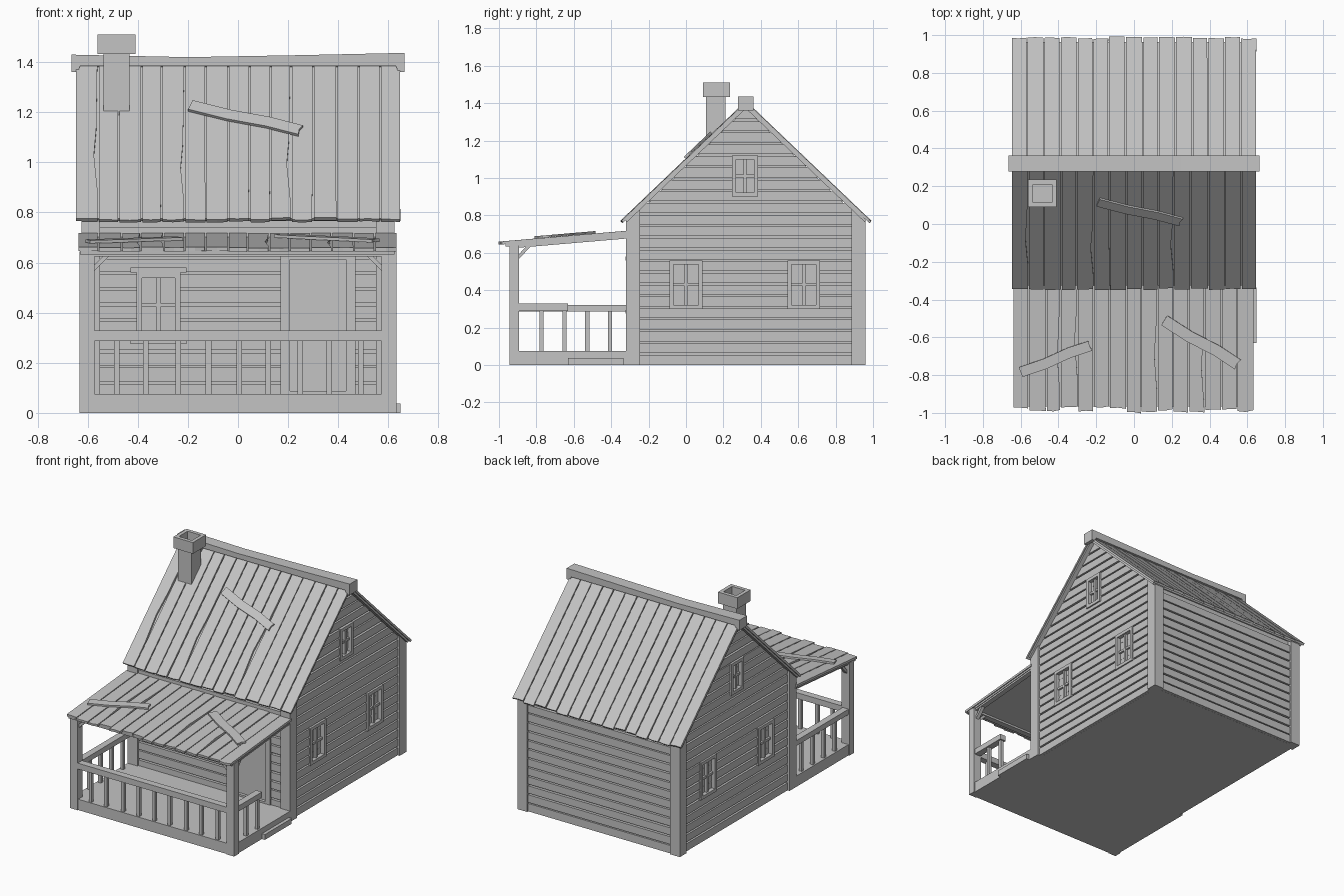
import bpy, bmesh, math, random
from mathutils import Vector

random.seed(4)
if "Cube" in bpy.data.objects:
    bpy.data.objects.remove(bpy.data.objects["Cube"])

grey = bpy.data.materials.new("weathered_grey")
grey.use_nodes = True
tone = (0.55, 0.55, 0.55, 1)
grey.diffuse_color = tone
grey.node_tree.nodes["Principled BSDF"].inputs["Base Color"].default_value = tone


def jit(a):
    return random.uniform(-a, a)


def finish(name, bm):
    bmesh.ops.recalc_face_normals(bm, faces=bm.faces)
    me = bpy.data.meshes.new(name)
    bm.to_mesh(me)
    bm.free()
    me.materials.append(grey)
    ob = bpy.data.objects.new(name, me)
    bpy.context.scene.collection.objects.link(ob)
    return ob


def prism(bm, pts, frame, a, b):
    """Extrude a 2D outline from depth a to depth b in a local frame."""
    lo = [bm.verts.new(frame(u, v, a)) for u, v in pts]
    hi = [bm.verts.new(frame(u, v, b)) for u, v in pts]
    bm.faces.new(lo)
    bm.faces.new(hi)
    n = len(pts)
    for i in range(n):
        j = (i + 1) % n
        bm.faces.new((lo[i], lo[j], hi[j], hi[i]))


def rect(u0, u1, v0, v1):
    return [(u0, v0), (u1, v0), (u1, v1), (u0, v1)]


def box(bm, x0, x1, y0, y1, z0, z1):
    prism(bm, rect(x0, x1, y0, y1), lambda u, v, d: Vector((u, v, d)), z0, z1)


def slope(y, z, side, angle):
    """Frame running down a roof: u along x, v downhill, d outward."""
    run = Vector((0, side * math.cos(angle), -math.sin(angle)))
    out = Vector((0, side * math.sin(angle), math.cos(angle)))
    return lambda u, v, d: Vector((u, y, z)) + run * v + out * d


def gable(s):
    return lambda u, v, d: Vector((s * (0.61 + d), u, v))


def front(u, v, d):
    return Vector((u, -0.31 - d, v))


def back(u, v, d):
    return Vector((u, 0.95 + d, v))


def side_on(u, v, d):
    return Vector((d, u, v))


MID, PITCH = 0.32, 0.955
ANGLE = math.atan(PITCH)
LENGTH = 0.665 / math.cos(ANGLE)


def half(z):
    return max(0.0, min(0.625, (1.385 - z) / PITCH))


# House core behind the siding
bm = bmesh.new()
prism(bm, [(-0.29, 0), (0.93, 0), (0.93, 0.78), (MID, 1.37), (-0.29, 0.78)],
      side_on, -0.59, 0.59)
finish("wall_core", bm)

# Openings: centre u, centre v, width, height
side_windows = [(0.0, 0.43, 0.175, 0.26), (0.63, 0.43, 0.175, 0.26),
                (0.315, 1.01, 0.14, 0.22)]
front_window = (-0.317, 0.43, 0.175, 0.26)
front_door = (0.32, 0.35, 0.3, 0.6)


def siding(name, frame, is_gable, openings):
    bm = bmesh.new()
    rows = 22 if is_gable else 12
    for i in range(rows):
        a, b = i * 0.0625, (i + 1) * 0.0625 - 0.009
        a, b = a + random.uniform(0, 0.003), b + jit(0.002)
        if is_gable:
            ha, hb = half(a), half(b)
            pts = [(MID - ha, a), (MID + ha, a), (MID + hb, b), (MID - hb, b)]
        else:
            pts = rect(-0.6, 0.6, a, b)
        prism(bm, pts, frame, -0.02, 0)
    wall = finish(name, bm)
    # Cut the openings through the boards
    bm = bmesh.new()
    for u, v, w, h in openings:
        prism(bm, rect(u - w / 2 + .006, u + w / 2 - .006, v - h / 2 + .006, v + h / 2 - .006),
              frame, -0.019, 0.05)
    if not openings:
        bm.free()
        return
    cutter = finish("cutter", bm)
    cutter.hide_render = True
    mod = wall.modifiers.new("openings", "BOOLEAN")
    mod.object, mod.solver = cutter, "EXACT"
    bpy.context.view_layer.objects.active = wall
    bpy.ops.object.modifier_apply(modifier=mod.name)
    bpy.data.objects.remove(cutter)


def casing(name, frame, opening, t, muntins):
    u, v, w, h = opening
    u0, u1, v0, v1 = u - w / 2, u + w / 2, v - h / 2, v + h / 2
    bm = bmesh.new()
    for r in (rect(u0, u0 + t, v0, v1), rect(u1 - t, u1, v0, v1),
              rect(u0 + t, u1 - t, v1 - t, v1), rect(u0 + t, u1 - t, v0, v0 + t)):
        prism(bm, r, frame, -0.022, 0.009)
    if muntins:
        prism(bm, rect(u - .008, u + .008, v0 + t, v1 - t), frame, -0.022, -0.003)
        prism(bm, rect(u0 + t, u1 - t, v - .008, v + .008), frame, -0.022, -0.006)
    finish(name, bm)


for s, label in ((1, "left"), (-1, "right")):
    siding(label + "_siding", gable(s), True, side_windows)
    for k, win in enumerate(side_windows):
        casing(f"{label}_window_{k + 1}", gable(s), win, 0.022, True)
siding("front_siding", front, False, [front_window, front_door])
siding("back_siding", back, False, [])
casing("front_window", front, front_window, 0.022, True)
casing("door_frame", front, front_door, 0.038, False)
bm = bmesh.new()
for v in (0.285, 0.57):
    prism(bm, rect(-0.43, -0.205, v - 0.01, v + 0.01), front, -0.01, 0.014)
finish("front_window_sill_and_head", bm)
bm = bmesh.new()
prism(bm, rect(0.2, 0.44, 0.075, 0.62), front, -0.022, -0.012)
finish("door", bm)

# Corner posts, with tops following the roof
bm = bmesh.new()
for s in (-1, 1):
    for e in (-1, 1):
        pts = [(MID + e * 0.64, 0), (MID + e * 0.565, 0),
               (MID + e * 0.565, 0.845), (MID + e * 0.64, 0.772)]
        prism(bm, pts, side_on, s * 0.55, s * 0.625)
finish("corner_posts", bm)


def planks(name, frame, x0, x1, n, length, ragged, notched):
    bm = bmesh.new()
    prism(bm, rect(x0 + .01, x1 - .01, 0, length - 0.015), frame, -0.028, -0.014)
    edges = [x0] + [x0 + (x1 - x0) * i / n + jit(0.006) for i in range(1, n)] + [x1]
    for i in range(n):
        a, b = edges[i] + 0.003, edges[i + 1] - 0.003
        end = length + jit(ragged)
        mid = length * random.uniform(0.4, 0.7)
        chip = 0.014 if i in notched else 0
        pts = [(a, 0), (b, 0), (b - chip / 3, mid - 0.15), (b - chip, mid),
               (b, mid + 0.2), (b + jit(.002), end + jit(ragged / 2)),
               ((a + b) / 2, end + jit(ragged / 3)), (a, end)]
        prism(bm, pts, frame, -0.015, jit(0.002))
    finish(name, bm)


# Main roof
main_front = slope(MID, 1.41, -1, ANGLE)
planks("front_roof", main_front, -0.65, 0.65, 15, LENGTH, 0.006, (0, 4, 9))
planks("back_roof", slope(MID, 1.41, 1, ANGLE), -0.65, 0.65, 15, LENGTH, 0.008, ())
bm = bmesh.new()
prism(bm, [(-0.665, 1.36), (-0.64, 1.36), (-0.63, 1.385), (0.63, 1.385), (0.64, 1.36),
           (0.665, 1.36), (0.665, 1.437), (0.25, 1.428), (-0.2, 1.42), (-0.665, 1.43)],
      lambda u, v, d: Vector((u, d, v)), 0.278, 0.362)
finish("ridge_beam", bm)

# Chimney with a hollow cap
bm = bmesh.new()
box(bm, -0.537, -0.433, 0.108, 0.21, 1.15, 1.437)
finish("chimney_stack", bm)
bm = bmesh.new()
for x0, x1, y0, y1 in ((-.56, -.535, .09, .235), (-.435, -.41, .09, .235),
                       (-.535, -.435, .09, .115), (-.535, -.435, .21, .235)):
    box(bm, x0, x1, y0, y1, 1.432, 1.51)
finish("chimney_cap", bm)

# Porch roof
porch = slope(-0.31, 0.717, -1, math.atan(0.085))
planks("porch_roof", porch, -0.64, 0.635, 15, 0.675, 0.014, (2, 3, 8, 11))


def patch(name, frame, u0, v0, u1, v1, w, lift):
    """Loose board nailed across the roof."""
    d = Vector((u1 - u0, v1 - v0))
    n = Vector((-d.y, d.x)).normalized() * w / 2
    pts = []
    for t, side in ((0, 1), (0.35, 1), (0.7, 1), (1, 1), (0.985, 0),
                    (1, -1), (0.7, -1), (0.35, -1), (0, -1)):
        sag = 0.1 * math.sin(t * math.tau) * w
        p = Vector((u0, v0)) + d * t + n * side + n.normalized() * sag
        pts.append((p.x, p.y))
    bm = bmesh.new()
    prism(bm, pts, frame, lift, lift + 0.012)
    finish(name, bm)


patch("main_roof_patch", main_front, -0.19, 0.275, 0.25, 0.42, 0.055, 0.002)
patch("porch_patch_right", porch, -0.6, 0.475, -0.23, 0.335, 0.055, 0.002)
patch("porch_patch_left", porch, 0.16, 0.2, 0.55, 0.435, 0.06, 0.002)

# Porch floor, step, posts and beams
bm = bmesh.new()
box(bm, -0.625, 0.625, -0.94, -0.29, 0, 0.075)
finish("porch_floor", bm)
bm = bmesh.new()
box(bm, 0.6, 0.648, -0.63, -0.335, 0, 0.037)
finish("side_step", bm)
bm = bmesh.new()
for s in (-1, 1):
    x0, x1 = sorted((s * 0.572, s * 0.632))
    box(bm, x0, x1, -0.945, -0.893, 0, 0.645)
finish("porch_posts", bm)
bm = bmesh.new()
box(bm, -0.6, 0.6, -0.94, -0.9, 0.625, 0.648)
for s in (-1, 1):
    prism(bm, rect(s * 0.585, s * 0.62, 0, 0.63), porch, -0.04, -0.025)
    prism(bm, [(s * 0.575, 0.565), (s * 0.575, 0.59), (s * 0.53, 0.635), (s * 0.505, 0.635)],
          lambda u, v, d: Vector((u, d, v)), -0.932, -0.908)
    prism(bm, [(-0.895, 0.565), (-0.895, 0.59), (-0.85, 0.64), (-0.825, 0.64)],
          side_on, s * 0.59, s * 0.614)
finish("porch_beams_and_braces", bm)

# Railings: full on the front and right, short on the left by the step
bm = bmesh.new()
box(bm, -0.575, 0.575, -0.945, -0.897, 0.287, 0.328)
box(bm, -0.626, -0.58, -0.895, -0.31, 0.285, 0.322)
box(bm, 0.58, 0.626, -0.895, -0.63, 0.29, 0.328)
finish("hand_rails", bm)
bm = bmesh.new()
for i in range(9):
    x = -0.485 + i * 0.122 + jit(0.005)
    box(bm, x - 0.011, x + 0.011, -0.932, -0.91, 0.07, 0.29)
for x, count in ((-0.603, 4), (0.603, 2)):
    for i in range(count):
        y = -0.772 + i * 0.122
        box(bm, x - 0.011, x + 0.011, y - 0.011, y + 0.011, 0.07, 0.295)
finish("balusters", bm)
